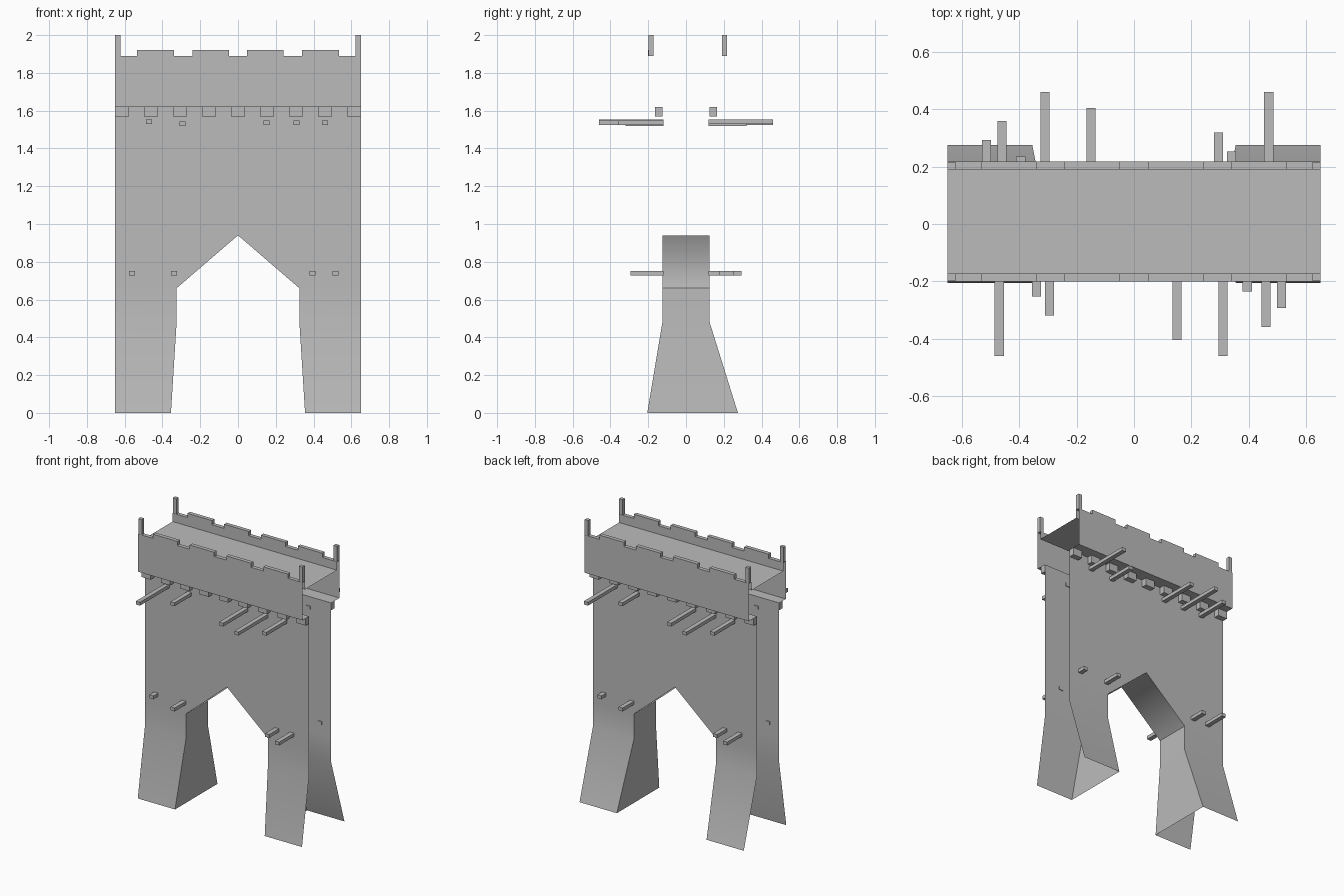
import bpy, bmesh, math

cube = bpy.data.objects.get("Cube")
if cube:
    bpy.data.objects.remove(cube, do_unlink=True)

stone = bpy.data.materials.new("plain_grey")
stone.use_nodes = True
GREY = (0.5, 0.5, 0.5, 1)
stone.diffuse_color = GREY
stone.node_tree.nodes["Principled BSDF"].inputs["Base Color"].default_value = GREY


def finish(name, bm):
    mesh = bpy.data.meshes.new(name)
    bm.to_mesh(mesh)
    bm.free()
    mesh.materials.append(stone)
    obj = bpy.data.objects.new(name, mesh)
    bpy.context.collection.objects.link(obj)
    return obj


def box(name, x, y, z):
    """Box from (low, high) ranges on each axis."""
    bm = bmesh.new()
    bmesh.ops.create_cube(bm, size=1)
    for v in bm.verts:
        v.co = [r[0] + (r[1] - r[0]) * (c + 0.5) for r, c in zip((x, y, z), v.co)]
    return finish(name, bm)


HALF = 0.65        # half width of the gate
WALL = 0.125       # half depth of the wall
LEDGE = 1.62       # underside of the parapet
CREST = 1.89       # top of the parapet between merlons
FRONT, BACK = (-0.2, -0.172), (0.19, 0.218)   # parapet depth ranges

# Gate wall: open-ended shell with battered feet and a pointed arch, mirrored
bm = bmesh.new()
inner = [(0.355, 0), (0.325, 0.48), (0.325, 0.66), (0, 0.94)]
outer = [(HALF, 0), (HALF, 0.48), (HALF, 0.66), (HALF, LEDGE)]


def column(points, foot, depth):
    return [bm.verts.new((x, foot if z == 0 else depth, z)) for x, z in points]


edges = []
for foot, depth in ((-0.205, -WALL), (0.275, WALL)):
    i, o = column(inner, foot, depth), column(outer, foot, depth)
    top = bm.verts.new((0, depth, LEDGE))
    for k in range(2):
        bm.faces.new((i[k], o[k], o[k + 1], i[k + 1]))
    bm.faces.new((i[2], o[2], o[3], top, i[3]))
    edges.append(i)
for k in range(3):
    bm.faces.new((edges[0][k], edges[0][k + 1], edges[1][k + 1], edges[1][k]))
bmesh.ops.recalc_face_normals(bm, faces=bm.faces)
bm.faces.ensure_lookup_table()
if bm.faces[2].normal.y > 0:
    bmesh.ops.reverse_faces(bm, faces=bm.faces)
wall = finish("gate_wall", bm)
wall.modifiers.new("mirror", 'MIRROR').use_clip = True
bpy.ops.object.select_all(action='DESELECT')
wall.select_set(True)
bpy.context.view_layer.objects.active = wall
bpy.ops.object.shade_smooth_by_angle(angle=math.radians(30))

# Parapet and walkway: one open profile swept along the width
deck = 1.83
profile = [(-WALL, LEDGE), (FRONT[0], LEDGE), (FRONT[0], CREST), (FRONT[1], CREST),
           (FRONT[1], deck), (BACK[0], deck), (BACK[0], CREST), (BACK[1], CREST),
           (BACK[1], LEDGE), (WALL, LEDGE)]
bm = bmesh.new()
left, right = ([bm.verts.new((x, y, z)) for y, z in profile] for x in (HALF, -HALF))
for k in range(len(profile) - 1):
    bm.faces.new((right[k], left[k], left[k + 1], right[k + 1]))
bmesh.ops.recalc_face_normals(bm, faces=bm.faces)
bm.faces.ensure_lookup_table()
if bm.faces[4].normal.z < 0:
    bmesh.ops.reverse_faces(bm, faces=bm.faces)
finish("parapet_walkway", bm)

# Merlons, corner posts and corbels on both faces
for side, depth, sign in (("front", FRONT, -1), ("back", BACK, 1)):
    for c in (-0.437, -0.145, 0.145, 0.437):
        box(side + "_merlon", (c - 0.097, c + 0.097), depth, (CREST, 1.92))
    for x in (-HALF, HALF - 0.028):
        box(side + "_corner_post", (x, x + 0.028),
            (depth[0] + 0.001, depth[1] - 0.001), (CREST, 2))
    for k in range(-4, 5):
        c = k * 0.1535
        box(side + "_corbel", (c - 0.036, c + 0.036),
            sorted((sign * WALL, sign * 0.163)), (1.568, LEDGE))

# Projecting beams (x, height, reach); the back repeats the front turned half round
beams = [(-0.47, 1.541, 0.46), (-0.295, 1.53, 0.32), (0.15, 1.536, 0.405),
         (0.31, 1.536, 0.46), (0.46, 1.536, 0.36), (-0.56, 0.74, 0.18),
         (-0.34, 0.74, 0.253), (0.395, 0.74, 0.235), (0.515, 0.74, 0.293)]
for side, sign in (("front", -1), ("back", 1)):
    for x, z, reach in beams:
        c = -sign * x
        box(side + "_beam", (c - 0.016, c + 0.016),
            sorted((sign * 0.12, sign * reach)), (z - 0.012, z + 0.012))
